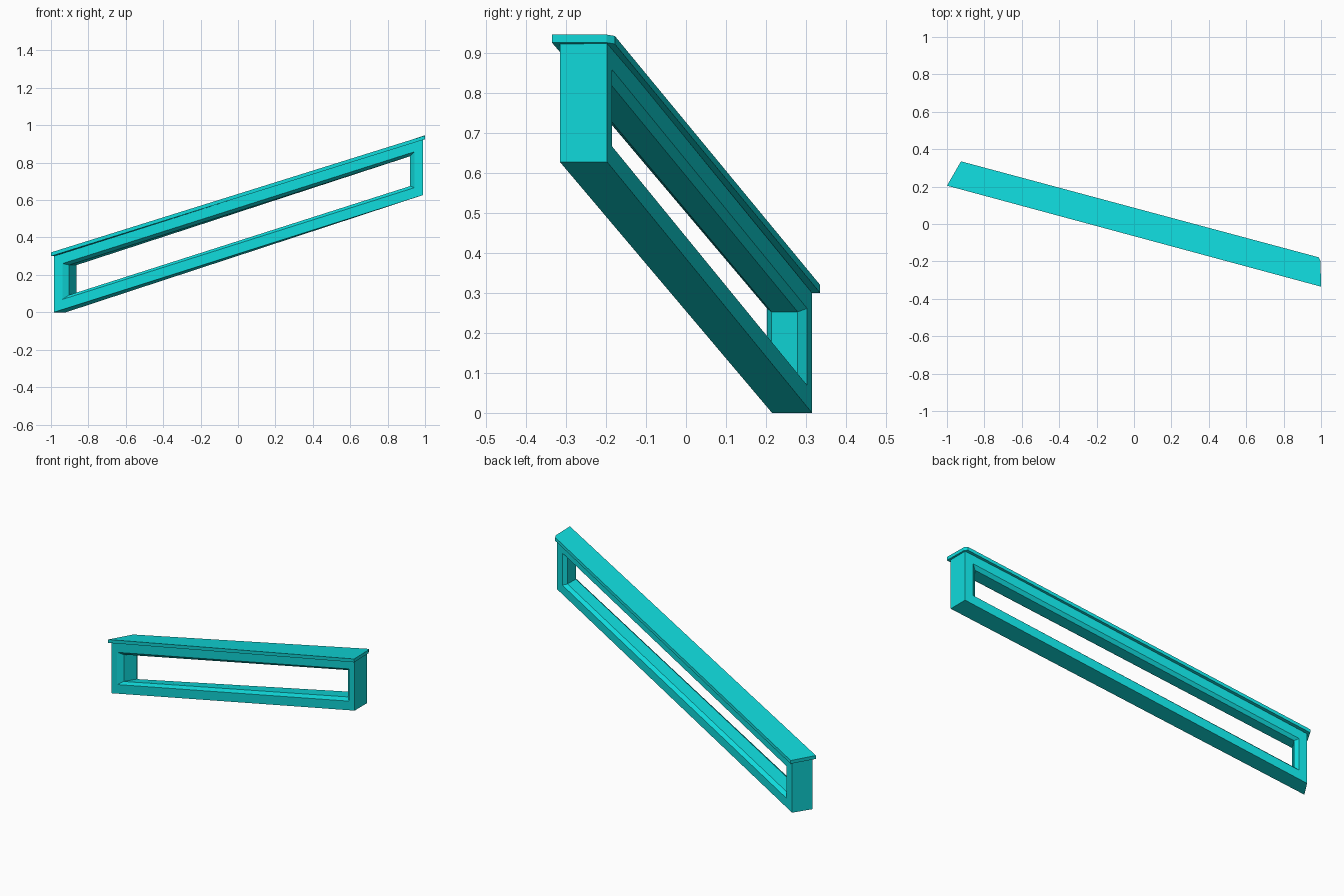
import bpy

cube = bpy.data.objects.get("Cube")
if cube:
    bpy.data.objects.remove(cube, do_unlink=True)

teal = bpy.data.materials.new("turquoise paint")
teal.use_nodes = True
colour = (0.005, 0.70, 0.71, 1)
teal.diffuse_color = colour
teal.node_tree.nodes["Principled BSDF"].inputs["Base Color"].default_value = colour

RISE = 0.627      # climb from the low end to the high end
HEIGHT = 0.30     # upright height of the frame
# Plan corners of the frame: the low end is mitred, the high end square to x
FRONT_LOW, FRONT_HIGH = (-0.985, 0.215), (0.99, -0.315)
BACK_LOW, BACK_HIGH = (-0.92, 0.315), (0.99, -0.197)


def mix(a, b, t):
    return [p + (q - p) * t for p, q in zip(a, b)]


def place(u, v, h):
    """Point at u along the slope, v from front to back, h above the base."""
    x, y = mix(mix(FRONT_LOW, FRONT_HIGH, u), mix(BACK_LOW, BACK_HIGH, u), v)
    return x, y, RISE * u + h


def ring(v, end, margin):
    """Four-sided loop at depth v, inset from the ends and from top and base."""
    return [place(u, v, h) for u, h in (
        (end, margin), (1 - end, margin),
        (1 - end, HEIGHT - margin), (end, HEIGHT - margin))]


def add_mesh(name, verts, faces):
    mesh = bpy.data.meshes.new(name)
    mesh.from_pydata(verts, [], faces)
    mesh.materials.append(teal)
    mesh.validate()
    obj = bpy.data.objects.new(name, mesh)
    bpy.context.collection.objects.link(obj)
    return obj


# Sloping frame: rings run round the section, with bevelled opening edges
rings = [ring(0, 0, 0), ring(0, 0.0235, 0.054), ring(0.175, 0.036, 0.07),
         ring(0.825, 0.036, 0.07), ring(1, 0.0235, 0.054), ring(1, 0, 0)]
verts = [p for loop in rings for p in loop]
faces = []
for r in range(len(rings)):
    a, b = 4 * r, 4 * ((r + 1) % len(rings))
    for i in range(4):
        j = (i + 1) % 4
        faces.append((a + i, a + j, b + j, b + i))
add_mesh("sloping_frame", verts, faces)

# Thin overhanging cap with a small clipped corner at the high back end
outline = [(-1.0, 0.205, 0.30), (1.0, -0.335, 0.925), (0.997, -0.197, 0.925),
           (0.987, -0.178, 0.922), (-0.925, 0.335, 0.30)]
n = len(outline)
verts = outline + [(x, y, z + 0.02) for x, y, z in outline]
faces = [tuple(reversed(range(n))), tuple(range(n, 2 * n))]
faces += [(i, (i + 1) % n, n + (i + 1) % n, n + i) for i in range(n)]
add_mesh("top_cap", verts, faces)
